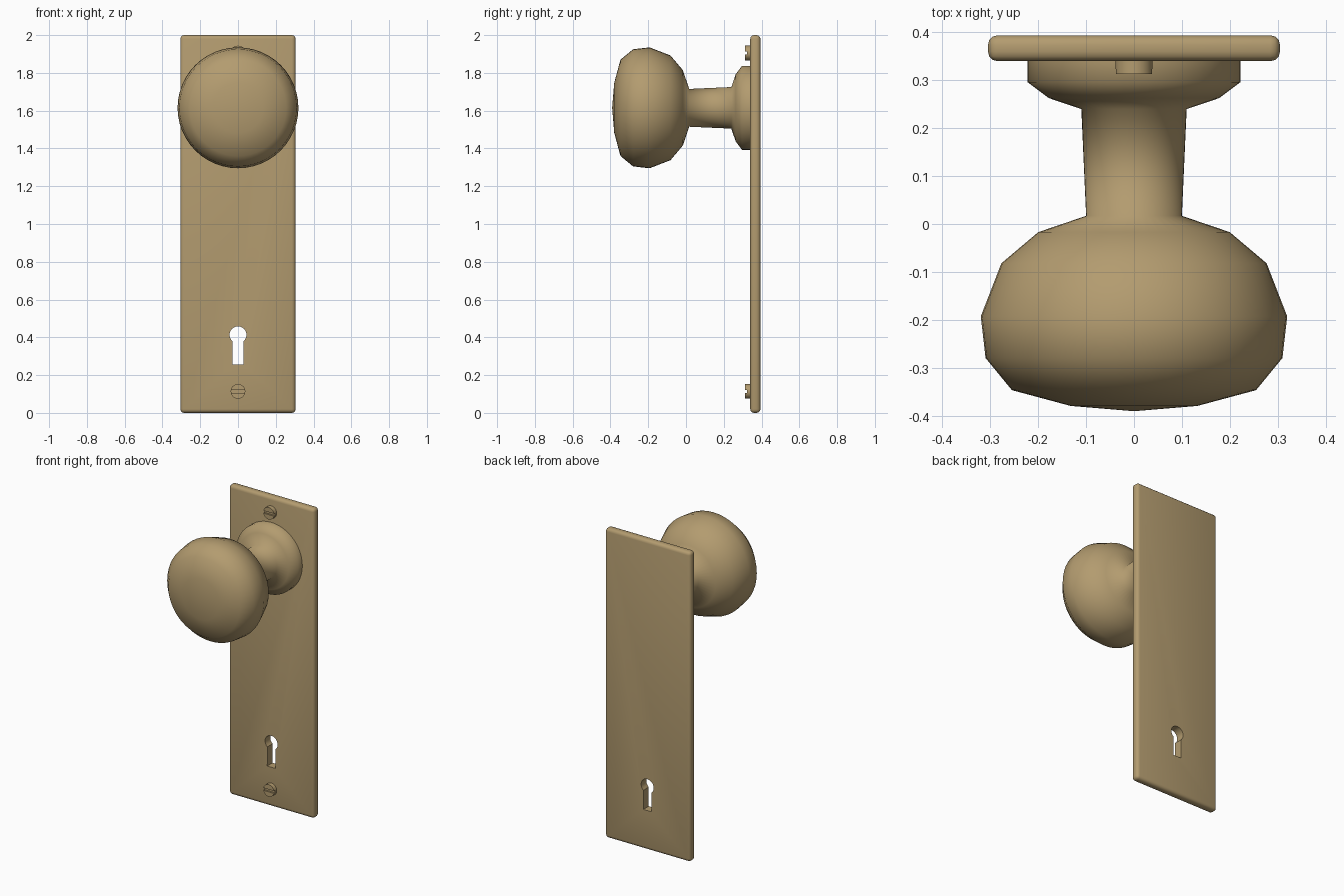
import bpy, bmesh, math
from mathutils import Vector

if "Cube" in bpy.data.objects:
    bpy.data.objects.remove(bpy.data.objects["Cube"])

brass = bpy.data.materials.new("brass")
brass.diffuse_color = (0.45, 0.33, 0.16, 1)
brass.use_nodes = True
brass.node_tree.nodes["Principled BSDF"].inputs["Base Color"].default_value = brass.diffuse_color


def make_object(name, bm):
    bmesh.ops.recalc_face_normals(bm, faces=bm.faces[:])
    me = bpy.data.meshes.new(name)
    bm.to_mesh(me)
    bm.free()
    ob = bpy.data.objects.new(name, me)
    bpy.context.collection.objects.link(ob)
    me.materials.append(brass)
    return ob


def activate(ob):
    bpy.ops.object.select_all(action='DESELECT')
    ob.select_set(True)
    bpy.context.view_layer.objects.active = ob


def box(name, x0, x1, y0, y1, z0, z1):
    bm = bmesh.new()
    bmesh.ops.create_cube(bm, size=1)
    for v in bm.verts:
        v.co = Vector(((x0 + x1) / 2 + v.co.x * (x1 - x0),
                       (y0 + y1) / 2 + v.co.y * (y1 - y0),
                       (z0 + z1) / 2 + v.co.z * (z1 - z0)))
    return make_object(name, bm)


def prism(name, outline, y0, y1):
    """Extrude an x/z outline along y."""
    bm = bmesh.new()
    face = bm.faces.new([bm.verts.new((x, y0, z)) for x, z in outline])
    ext = bmesh.ops.extrude_face_region(bm, geom=[face])
    for g in ext["geom"]:
        if isinstance(g, bmesh.types.BMVert):
            g.co.y = y1
    return make_object(name, bm)


def cut(ob, cutter):
    mod = ob.modifiers.new("cut", 'BOOLEAN')
    mod.object = cutter
    mod.solver = 'EXACT'
    activate(ob)
    bpy.ops.object.modifier_apply(modifier=mod.name)
    bpy.data.objects.remove(cutter, do_unlink=True)


def arc(r, cz, a0, a1, n):
    angles = [math.radians(a0 + (a1 - a0) * i / n) for i in range(n + 1)]
    return [(r * math.cos(a), cz + r * math.sin(a)) for a in angles]


# Back plate with rounded edges and a keyhole
plate = box("back_plate", -0.305, 0.305, 0.34, 0.394, 0, 2)
bev = plate.modifiers.new("round", 'BEVEL')
bev.width = 0.02
bev.segments = 3
activate(plate)
bpy.ops.object.modifier_apply(modifier=bev.name)
keyhole = prism("keyhole_cutter",
                arc(0.045, 0.413, -50, 230, 18) + [(-0.029, 0.255), (0.029, 0.255)],
                0.2, 0.5)
cut(plate, keyhole)
activate(plate)
bpy.ops.object.shade_smooth_by_angle(angle=math.radians(35))

# Slotted screws at top and bottom
for name, z in (("lower_screw", 0.114), ("upper_screw", 1.905)):
    screw = prism(name, arc(0.039, z, 0, 345, 23), 0.313, 0.35)
    cut(screw, box("slot_cutter", -0.1, 0.1, 0.2, 0.324, z - 0.008, z + 0.008))
    activate(screw)
    bpy.ops.object.shade_smooth_by_angle(angle=math.radians(35))

# Turned knob, neck and rose (radius, y)
profile = [(0, -0.391), (0.132, -0.38), (0.255, -0.347), (0.31, -0.28),
           (0.32, -0.193), (0.277, -0.082), (0.2, -0.017), (0.1, 0.017),
           (0.11, 0.24), (0.178, 0.263), (0.222, 0.296), (0.222, 0.35)]
bm = bmesh.new()
vs = [bm.verts.new((r, y, 0)) for r, y in profile]
edges = [bm.edges.new(p) for p in zip(vs, vs[1:])]
bmesh.ops.spin(bm, geom=vs + edges, cent=(0, 0, 0), axis=(0, 1, 0),
               angle=2 * math.pi, steps=48, use_duplicate=False)
bmesh.ops.remove_doubles(bm, verts=bm.verts[:], dist=1e-4)
bmesh.ops.translate(bm, verts=bm.verts[:], vec=(0, 0, 1.615))
knob = make_object("door_knob", bm)
activate(knob)
bpy.ops.object.shade_smooth()
